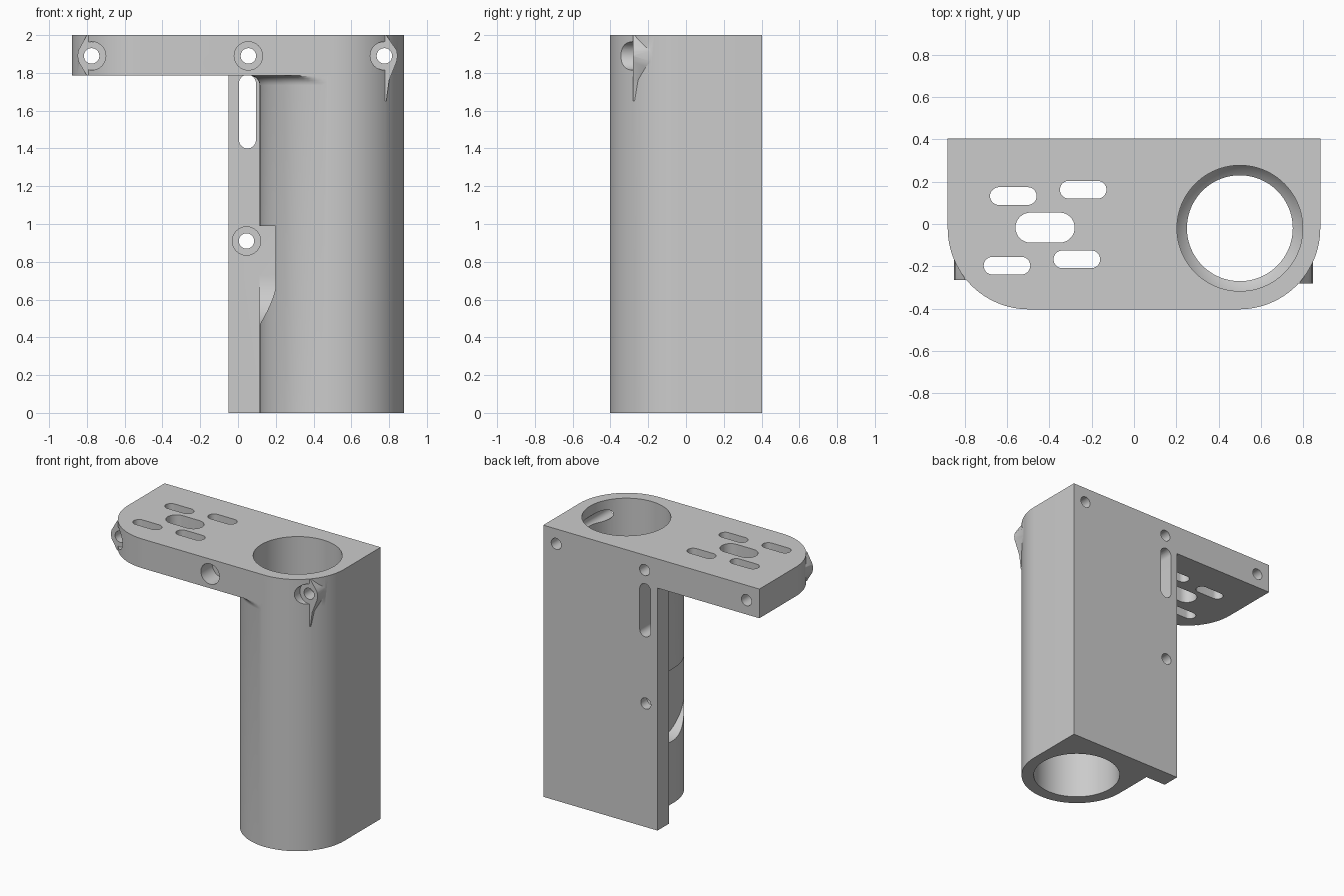
import bpy, bmesh
from math import sin, cos, pi, radians

cube = bpy.data.objects.get("Cube")
if cube:
    bpy.data.objects.remove(cube, do_unlink=True)

grey = bpy.data.materials.new("plain grey")
grey.use_nodes = True
grey.diffuse_color = (0.6, 0.6, 0.6, 1)
grey.node_tree.nodes["Principled BSDF"].inputs["Base Color"].default_value = (0.6, 0.6, 0.6, 1)

CX, CY, R = 0.497, -0.02, 0.383      # tube axis and outer radius
BACK, FRONT = 0.403, CY - R
PLATE_Z, TOP = 1.785, 2.0
HOLE_Z = 1.89


def loft(name, layers):
    """Closed solid through matching loops of 3D points."""
    bm = bmesh.new()
    rings = [[bm.verts.new(p) for p in loop] for loop in layers]
    n = len(rings[0])
    for a, b in zip(rings, rings[1:]):
        for i in range(n):
            j = (i + 1) % n
            bm.faces.new((a[i], a[j], b[j], b[i]))
    bm.faces.new(rings[0][::-1])
    bm.faces.new(rings[-1])
    bmesh.ops.recalc_face_normals(bm, faces=bm.faces[:])
    mesh = bpy.data.meshes.new(name)
    bm.to_mesh(mesh)
    bm.free()
    mesh.materials.append(grey)
    ob = bpy.data.objects.new(name, mesh)
    bpy.context.collection.objects.link(ob)
    return ob


def prism(name, outline, lo, hi, axis="z"):
    place = {"x": lambda u, v, w: (w, u, v),
             "y": lambda u, v, w: (u, w, v),
             "z": lambda u, v, w: (u, v, w)}[axis]
    return loft(name, [[place(u, v, w) for u, v in outline] for w in (lo, hi)])


def arc(cx, cy, r, start, end, steps=24):
    angles = [radians(start + (end - start) * i / steps) for i in range(steps + 1)]
    return [(cx + r * cos(a), cy + r * sin(a)) for a in angles]


def circle(cx, cy, r, steps=48):
    return arc(cx, cy, r, 0, 360, steps)[:-1]


def stadium(cx, cy, half, r):
    """Rounded slot along the first axis."""
    return arc(cx + half - r, cy, r, -90, 90, 16) + arc(cx - half + r, cy, r, 90, 270, 16)


def combine(target, tool, operation):
    mod = target.modifiers.new(operation.lower(), "BOOLEAN")
    mod.operation = operation
    mod.solver = "EXACT"
    mod.object = tool
    bpy.context.view_layer.objects.active = target
    bpy.ops.object.modifier_apply(modifier=mod.name)
    bpy.data.objects.remove(tool, do_unlink=True)


# Top plate with two rounded front corners
plate = [(CX + R, BACK), (-CX - R, BACK)]
plate += arc(-CX, CY, R, 180, 270) + arc(CX, CY, R, 270, 360)
bracket = prism("bearing_bracket", plate, PLATE_Z, TOP)

# Tube column with the flat back flange
column = [(CX + R, BACK), (-0.05, BACK), (-0.05, 0.27), (CX - R, 0.27)]
column += arc(CX, CY, R, 180, 270) + arc(CX, CY, R, 270, 360)[1:]
combine(bracket, prism("column", column, 0, PLATE_Z), "UNION")


# Fillet where the column meets the plate
def collar_loop(off, z):
    pts = [(CX, 0.3), (CX - R - off, 0.3)] + arc(CX, CY, R + off, 180, 270)
    return [(x, max(y, FRONT + 0.001), z) for x, y in pts]


steps = [pi / 2 * i / 6 for i in range(7)]
layers = [collar_loop(-0.01, 1.7)]
layers += [collar_loop(0.05 * (1 - cos(t)), 1.735 + 0.05 * sin(t)) for t in steps]
layers.append(collar_loop(0.05, 1.82))
combine(bracket, loft("fillet", layers), "UNION")

# Screw bosses on the two rounded corners
left_boss = [(0.74, 2), (0.785, 2), (0.84, 1.92), (0.845, 1.89), (0.84, 1.86),
             (0.80, 1.76), (0.785, 1.65), (0.74, 1.65)]
right_boss = [(-0.74, 2), (-0.8, 2), (-0.845, 1.92), (-0.85, 1.89),
              (-0.845, 1.86), (-0.8, PLATE_Z), (-0.74, PLATE_Z)]
combine(bracket, prism("left_boss", left_boss, -0.28, 0, "y"), "UNION")
combine(bracket, prism("right_boss", right_boss, -0.265, 0, "y"), "UNION")

# Bore with a narrow stop ring halfway up
bore = [(-0.1, 0.297), (0.93, 0.297), (0.96, 0.275), (0.98, 0.25),
        (1.02, 0.25), (1.04, 0.275), (1.07, 0.297), (2.1, 0.297)]
cutters = [loft("bore", [[(x, y, z) for x, y in circle(0.5, CY, r, 96)] for z, r in bore])]

# Access pocket in the column's side: flat top, round bottom
pocket = [(0.27, 0.99), (-0.27, 0.99)] + arc(0, 0.73, 0.27, 180, 360)
cutters.append(prism("pocket", pocket, 0.0, 0.198, "x"))

# Adjustment slots through the plate
for x, y, half, r in [(-0.57, 0.132, 0.11, 0.042), (-0.24, 0.162, 0.11, 0.042),
                      (-0.42, -0.017, 0.14, 0.071), (-0.60, -0.197, 0.11, 0.042),
                      (-0.27, -0.167, 0.11, 0.042)]:
    cutters.append(prism("plate_slot", stadium(x, y, half, r), 1.7, 2.1))

# Upright slot through the flange
slot = [(u, v) for v, u in stadium(1.595, 0.05, 0.195, 0.045)]
cutters.append(prism("flange_slot", slot, -0.1, 0.6, "y"))

# Screw holes with counterbores from the front
for x, z, floor in [(-0.775, HOLE_Z, -0.265), (0.055, HOLE_Z, -0.27),
                    (0.775, HOLE_Z, -0.28), (0.045, 0.91, 0.33)]:
    cutters.append(prism("screw_hole", circle(x, z, 0.041, 32), -0.6, 0.6, "y"))
    cutters.append(prism("counterbore", circle(x, z, 0.075), -0.6, floor, "y"))

for cutter in cutters:
    combine(bracket, cutter, "DIFFERENCE")

bpy.ops.object.select_all(action="DESELECT")
bracket.select_set(True)
bpy.context.view_layer.objects.active = bracket
bpy.ops.object.shade_smooth_by_angle(angle=radians(30))
